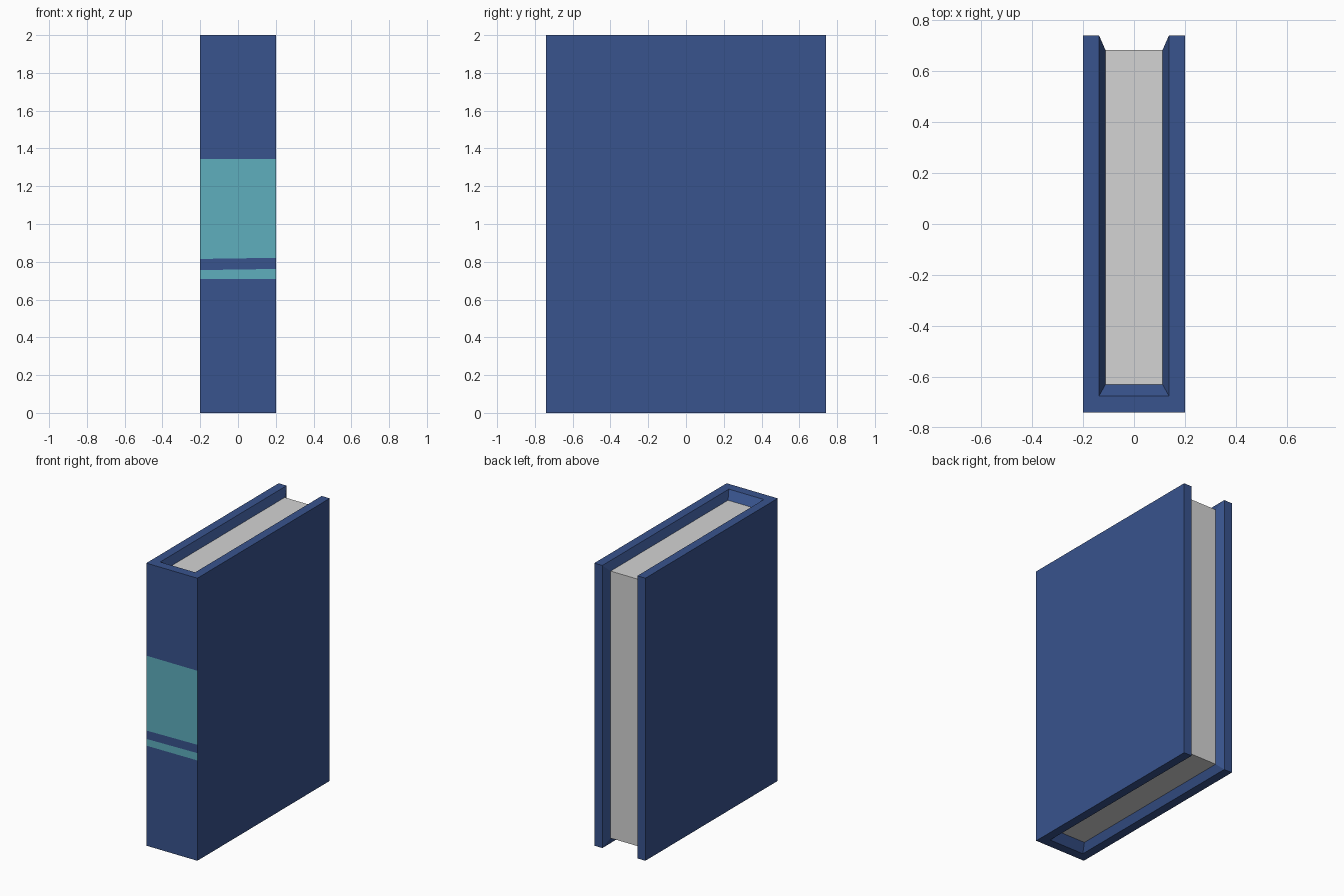
import bpy, bmesh

if "Cube" in bpy.data.objects:
    bpy.data.objects.remove(bpy.data.objects["Cube"])


def srgb(r, g, b):
    def lin(c):
        c /= 255
        return c / 12.92 if c <= 0.04045 else ((c + 0.055) / 1.055) ** 2.4
    return (lin(r), lin(g), lin(b), 1)


def material(name, colour):
    m = bpy.data.materials.new(name)
    m.diffuse_color = colour
    m.use_nodes = True
    m.node_tree.nodes["Principled BSDF"].inputs["Base Color"].default_value = m.diffuse_color
    return m


blue = material("cover blue", srgb(56, 83, 141))
teal = material("band teal", srgb(95, 175, 190))
paper = material("paper grey", srgb(212, 212, 212))


def finish(bm, name, mats):
    bmesh.ops.recalc_face_normals(bm, faces=bm.faces)
    me = bpy.data.meshes.new(name)
    bm.to_mesh(me)
    bm.free()
    for m in mats:
        me.materials.append(m)
    ob = bpy.data.objects.new(name, me)
    bpy.context.collection.objects.link(ob)
    return ob


# (y, z) paths running from the spine bottom, round the fore edge, to the spine top
OUTER = [(-0.74, 0), (0.74, 0), (0.74, 2), (-0.74, 2)]
RIM = [(-0.675, 0), (0.74, 0), (0.74, 2), (-0.675, 2)]
PAGE = [(-0.63, 0.055), (0.683, 0.055), (0.683, 1.945), (-0.63, 1.945)]

# Cover: boards and spine with a flat rim and a bevel running down to the pages
bm = bmesh.new()


def path(points, x):
    return [[bm.verts.new((s * x, y, z)) for y, z in points] for s in (-1, 1)]


outer, rim, page = path(OUTER, 0.2), path(RIM, 0.137), path(PAGE, 0.112)
for a, b in ((outer, rim), (rim, page)):
    for s in (0, 1):
        for i in range(3):
            bm.faces.new((a[s][i], a[s][i + 1], b[s][i + 1], b[s][i]))
    for i in (0, 3):
        bm.faces.new((a[0][i], a[1][i], b[1][i], b[0][i]))
for s in (0, 1):
    bm.faces.new(outer[s])
    bm.faces.new(page[s])
bm.faces.new((page[0][0], page[1][0], page[1][3], page[0][3]))
bm.faces.new((outer[0][0], outer[1][0], outer[1][3], outer[0][3]))


# Spine bands: cut the spine face and colour by height
def spine_faces():
    return [f for f in bm.faces if all(v.co.y < -0.739 for v in f.verts)]


for z, tilt in ((0.709, 0.005), (0.759, 0.015), (0.818, 0.015), (1.345, 0)):
    faces = spine_faces()
    edges = list({e for f in faces for e in f.edges})
    bmesh.ops.bisect_plane(bm, geom=faces + edges, dist=1e-5,
                           plane_co=(0, 0, z), plane_no=(-tilt, 0, 1))
for f in spine_faces():
    z = f.calc_center_median().z
    f.material_index = int(0.71 < z < 0.76 or 0.82 < z < 1.34)
finish(bm, "cover", [blue, teal])

# Page block
bm = bmesh.new()
bmesh.ops.create_cube(bm, size=1)
for v in bm.verts:
    v.co = (v.co.x * 0.224, v.co.y * 1.313 + 0.0265, v.co.z * 1.89 + 1)
finish(bm, "page_block", [paper])
